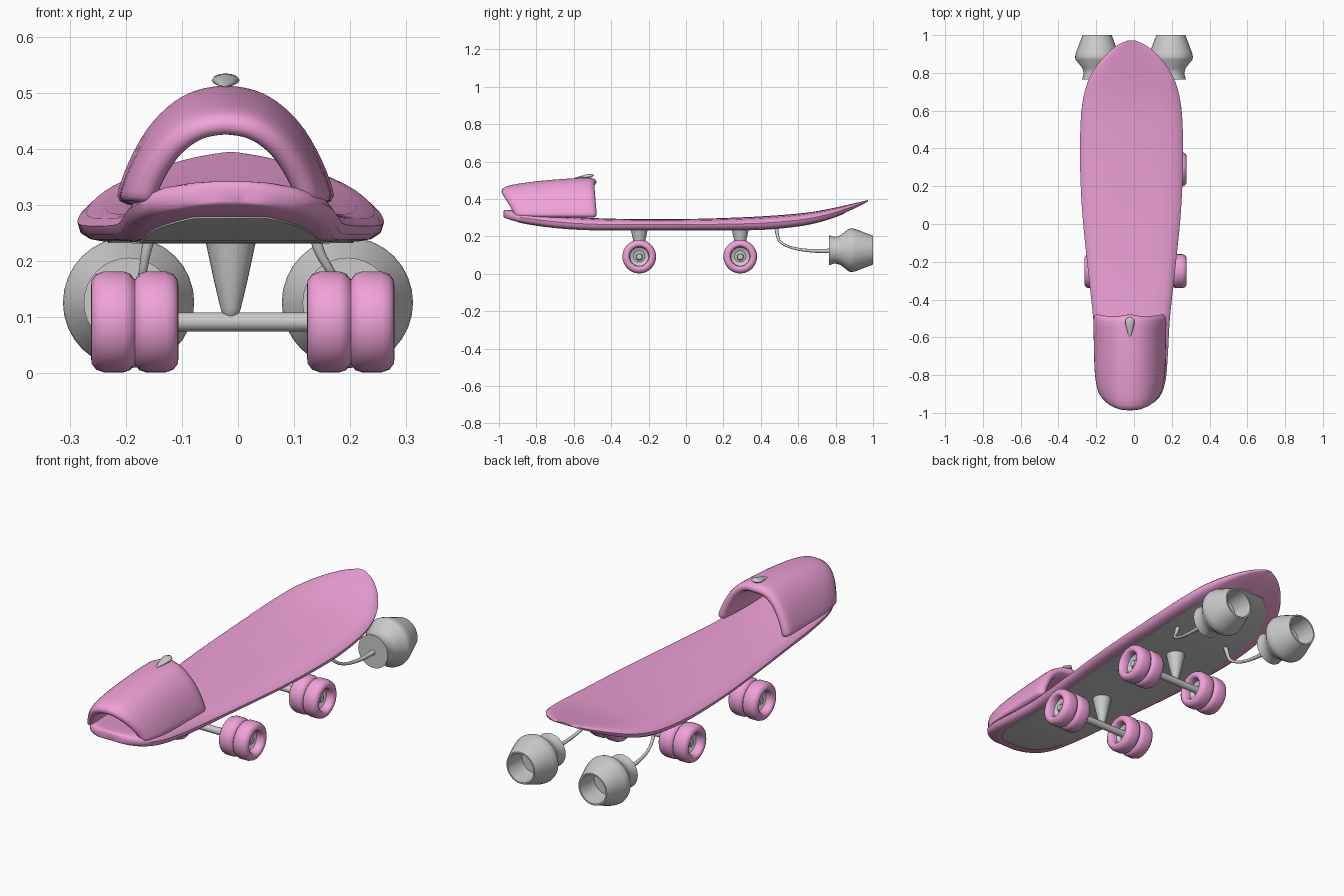
import bpy, bmesh, math
from mathutils import Vector, Matrix

if "Cube" in bpy.data.objects:
    bpy.data.objects.remove(bpy.data.objects["Cube"])

pink = bpy.data.materials.new("pink")
pink.diffuse_color = (0.87, 0.36, 0.69, 1)
pink.use_nodes = True
pink.node_tree.nodes["Principled BSDF"].inputs["Base Color"].default_value = pink.diffuse_color


def finish(name, bm, mat=None, angle=45):
    bmesh.ops.recalc_face_normals(bm, faces=bm.faces)
    me = bpy.data.meshes.new(name)
    bm.to_mesh(me)
    bm.free()
    ob = bpy.data.objects.new(name, me)
    bpy.context.collection.objects.link(ob)
    if mat:
        me.materials.append(mat)
    bpy.ops.object.select_all(action='DESELECT')
    ob.select_set(True)
    bpy.context.view_layer.objects.active = ob
    bpy.ops.object.shade_smooth_by_angle(angle=math.radians(angle))
    return ob


def loft(name, rings, mat=None, angle=45, caps=True, loop=False):
    """Skin a list of closed rings of points."""
    bm = bmesh.new()
    vs = [[bm.verts.new(p) for p in r] for r in rings]
    n = len(rings[0])
    pairs = list(zip(vs, vs[1:])) + ([(vs[-1], vs[0])] if loop else [])
    for a, b in pairs:
        for i in range(n):
            j = (i + 1) % n
            bm.faces.new((a[i], a[j], b[j], b[i]))
    if caps and not loop:
        bm.faces.new(vs[0])
        bm.faces.new(vs[-1])
    return finish(name, bm, mat, angle)


def lathe(name, profile, axis, centre, mat=None, n=32, loop=False, angle=45):
    """Spin (distance, radius) points around an axis through centre."""
    rings = []
    for a, r in profile:
        ring = []
        for i in range(n):
            t = 2 * math.pi * i / n
            c, s = r * math.cos(t), r * math.sin(t)
            p = {'X': (a, c, s), 'Y': (c, a, s), 'Z': (c, s, a)}[axis]
            ring.append(Vector(p) + Vector(centre))
        rings.append(ring)
    return loft(name, rings, mat, angle, loop=loop)


def smooth_rows(rows, k=4):
    """Catmull-Rom resampling of a table of stations."""
    out = []
    for i in range(len(rows) - 1):
        p0, p1, p2 = (Vector(rows[max(j, 0)]) for j in (i - 1, i, i + 1))
        p3 = Vector(rows[min(i + 2, len(rows) - 1)])
        for s in range(k):
            t = s / k
            out.append(0.5 * (2 * p1 + (p2 - p0) * t + (2 * p0 - 5 * p1 + 4 * p2 - p3) * t * t
                              + (3 * p1 - p0 - 3 * p2 + p3) * t ** 3))
    return out + [Vector(rows[-1])]


# Deck: stations of y, half width, bottom z, top z
CX = -0.013
stations = smooth_rows([
    (-0.975, 0.03, 0.305, 0.335), (-0.965, 0.08, 0.297, 0.342), (-0.92, 0.145, 0.283, 0.338),
    (-0.83, 0.18, 0.264, 0.325), (-0.68, 0.193, 0.245, 0.31), (-0.5, 0.203, 0.235, 0.298),
    (-0.25, 0.23, 0.235, 0.292), (0, 0.256, 0.235, 0.293), (0.2, 0.269, 0.235, 0.298),
    (0.42, 0.273, 0.238, 0.308), (0.63, 0.262, 0.26, 0.325), (0.77, 0.225, 0.295, 0.348),
    (0.87, 0.16, 0.335, 0.37), (0.94, 0.085, 0.368, 0.386), (0.972, 0.02, 0.387, 0.394)])
half = [(0.3, 1), (0.6, 0.96), (0.82, 0.86), (0.94, 0.71), (1, 0.48), (0.98, 0.22), (0.92, 0.06), (0.84, 0), (0.4, 0)]
section = half + [(-x, z) for x, z in reversed(half)]
loft("deck", [[(CX + w * x, y, zb + (zt - zb) * z) for x, z in section]
              for y, w, zb, zt in stations], pink)

# Grey panel under the deck
rings = []
for y, w, zb, zt in stations:
    t = abs((y + 0.03) / 0.9)
    if t < 0.985:
        h = 0.8 * w * (1 - t ** 10) ** 0.5
        rings.append([(CX + sx * h, y, zb + dz) for sx, dz in
                      ((-1, -0.003), (1, -0.003), (1, 0.012), (-1, 0.012))])
loft("underside_panel", rings)

# Arched nose hood, open at both ends
arch = smooth_rows([(0.198, 0.305), (0.182, 0.36), (0.142, 0.437), (0.092, 0.487), (0.045, 0.509), (0, 0.515)], 2)
arch = [(x, z) for x, z in arch] + [(-x, z) for x, z in reversed(arch[:-1])]
bm = bmesh.new()
grid = []
for k in range(9):
    v = k / 8
    row = []
    for x, z in arch:
        u = abs(x) / 0.198
        y0 = -0.995 + 0.075 * u ** 3
        y1 = -0.475 - 0.012 * math.sin(math.pi * u)
        width = 0.86 + 0.14 * min(1, v / 0.3) ** 0.6 if v < 0.3 else 1.0
        height = 0.77 + 0.23 * v + 0.05 * math.sin(math.pi * v)
        if k == 0:
            height -= 0.04
        width *= 0.95 + 0.05 * v
        row.append(bm.verts.new((-0.022 + x * width, y0 + (y1 - y0) * v, 0.308 + (z - 0.308) * height)))
    grid.append(row)
for a, b in zip(grid, grid[1:]):
    for i in range(len(a) - 1):
        bm.faces.new((a[i], a[i + 1], b[i + 1], b[i]))
hood = finish("nose_hood", bm, pink, 80)
if hood.data.polygons[len(hood.data.polygons) // 2].normal.z < 0:
    hood.data.flip_normals()
solid = hood.modifiers.new("thickness", 'SOLIDIFY')
solid.thickness = 0.045
solid.offset = -1
hood.modifiers.new("round", 'SUBSURF').levels = 1
hood.modifiers["round"].render_levels = 1

# Teardrop ornament on the hood
drop = lathe("hood_ornament", [(-0.055, 0.003), (-0.02, 0.015), (0.02, 0.025), (0.04, 0.022), (0.052, 0.008)],
             'Y', (0, 0, 0), n=12)
drop.data.transform(Matrix.Translation((-0.022, -0.545, 0.519)) @ Matrix.Rotation(math.radians(9), 4, 'X')
                    @ Matrix.Diagonal((1, 1, 0.42, 1)))

# Tyre: two rounded halves with a groove between, hollow centre
rim = [(0.003, 0.079), (0.008, 0.086), (0.02, 0.09), (0.055, 0.09), (0.069, 0.085), (0.077, 0.074), (0.078, 0.062),
       (0.07, 0.053), (0.05, 0.05)]
tyre = [(-x, r) for x, r in reversed(rim)] + [(0, 0.076)] + rim
hub = [(-0.052, 0.015), (-0.05, 0.017), (-0.035, 0.018), (-0.03, 0.03), (-0.04, 0.051),
       (0.04, 0.051), (0.03, 0.03), (0.035, 0.018), (0.05, 0.017), (0.052, 0.015)]

for end, y in (("front", -0.25), ("rear", 0.29)):
    for side, x in (("left", -0.184), ("right", 0.201)):
        lathe(f"{end}_{side}_tyre", tyre, 'X', (x, y, 0.0915), pink, loop=True, angle=60)
        lathe(f"{end}_{side}_hub", hub, 'X', (x, y, 0.0915), n=24)
    lathe(f"{end}_axle", [(-0.17, 0.017), (0.185, 0.017)], 'X', (0, y, 0.0915), n=20)
    lathe(f"{end}_truck", [(0.094, 0.004), (0.099, 0.012), (0.115, 0.018), (0.17, 0.031), (0.245, 0.047)],
          'Z', (CX, y, 0), n=24)

# Rear thrusters with curved struts
shell = [(0.765, 0.001), (0.765, 0.08), (0.795, 0.071), (0.825, 0.078), (0.87, 0.114), (0.885, 0.117), (0.905, 0.113),
         (1.0, 0.077), (1.0, 0.07), (0.9, 0.062), (0.9, 0.001)]
for side, s in (("left", -1), ("right", 1)):
    lathe(f"{side}_thruster", shell, 'Y', (s * 0.195, 0, 0.126), angle=30)
    path = smooth_rows([(s * 0.145 + CX * 0.7, 0.485, 0.255), (s * 0.155 + CX * 0.7, 0.487, 0.215),
                        (s * 0.172, 0.505, 0.17), (s * 0.185, 0.57, 0.138),
                        (s * 0.193, 0.67, 0.123), (s * 0.195, 0.775, 0.122)])
    rings = []
    for i, p in enumerate(path):
        d = (path[min(i + 1, len(path) - 1)] - path[max(i - 1, 0)]).normalized()
        a = d.cross(Vector((1, 0, 0))).normalized()
        b = d.cross(a)
        r = 0.007 + 0.006 * abs(2 * i / (len(path) - 1) - 1) ** 2
        rings.append([p + r * (a * math.cos(k * math.pi / 5) + b * math.sin(k * math.pi / 5)) for k in range(10)])
    loft(f"{side}_strut", rings)
